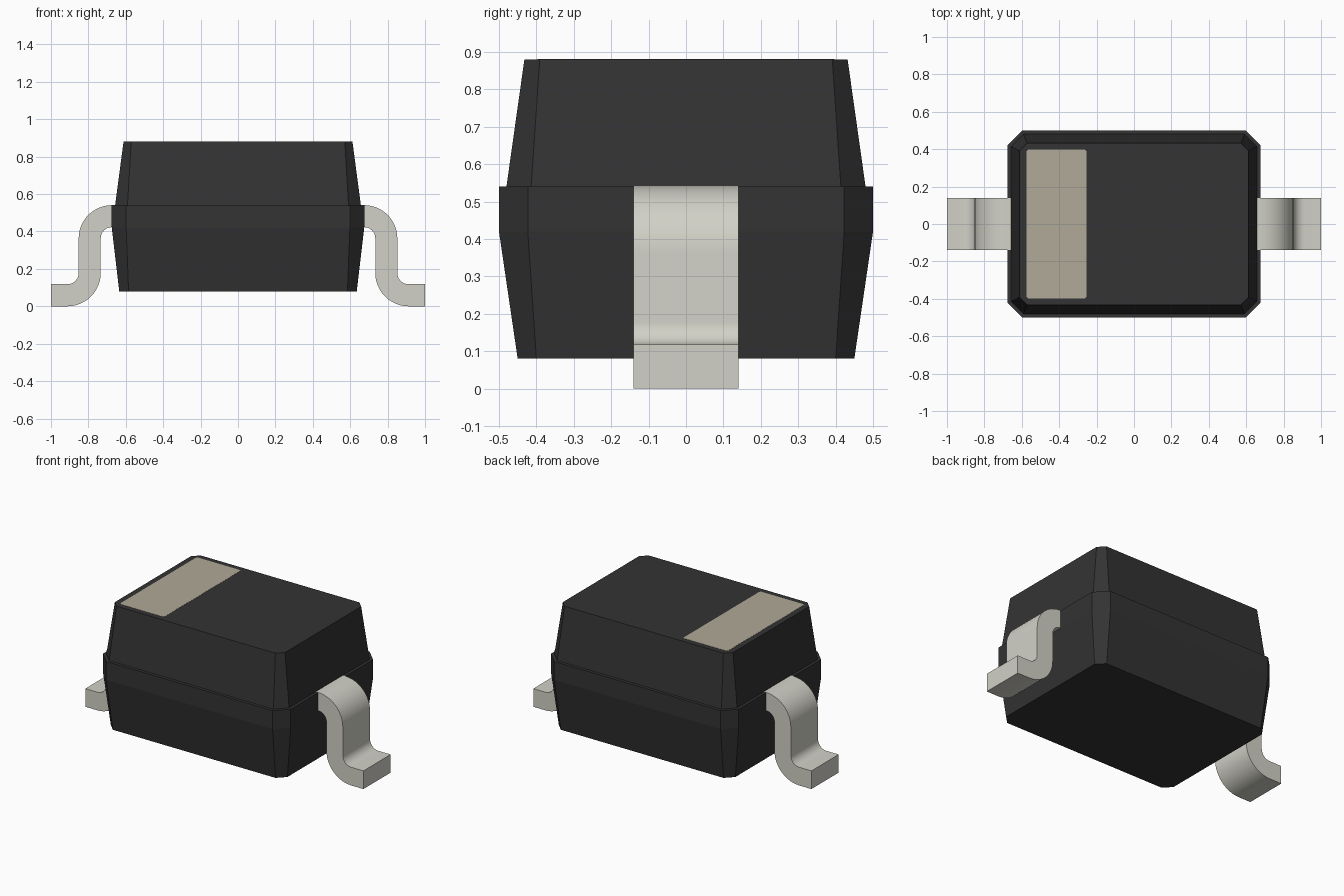
import bpy, bmesh, math

cube = bpy.data.objects.get("Cube")
if cube:
    bpy.data.objects.remove(cube, do_unlink=True)


def material(name, rgb):
    m = bpy.data.materials.new(name)
    m.use_nodes = True
    m.diffuse_color = (*rgb, 1)
    bsdf = next(n for n in m.node_tree.nodes if n.type == 'BSDF_PRINCIPLED')
    bsdf.inputs["Base Color"].default_value = (*rgb, 1)
    bsdf.inputs["Roughness"].default_value = 0.6
    return m


black = material("black_plastic", (0.033, 0.033, 0.033))
metal = material("tinned_metal", (0.645, 0.638, 0.572))
beige = material("beige_marking", (0.435, 0.398, 0.316))


def make_object(name, bm, mat):
    bmesh.ops.recalc_face_normals(bm, faces=bm.faces)
    mesh = bpy.data.meshes.new(name)
    bm.to_mesh(mesh)
    bm.free()
    mesh.materials.append(mat)
    obj = bpy.data.objects.new(name, mesh)
    bpy.context.collection.objects.link(obj)
    return obj


def chamfered_ring(hx, hy, c, z, cx=0.0, cy=0.0):
    """Corners of a rectangle with cut corners."""
    pts = []
    for sx, sy in ((1, 1), (-1, 1), (-1, -1), (1, -1)):
        a, b = (sx * hx, sy * (hy - c)), (sx * (hx - c), sy * hy)
        pts += [a, b] if sx * sy > 0 else [b, a]
    return [(cx + x, cy + y, z) for x, y in pts]


def loft(name, rings, mat):
    bm = bmesh.new()
    loops = [[bm.verts.new(p) for p in ring] for ring in rings]
    n = len(loops[0])
    for lo, hi in zip(loops, loops[1:]):
        for i in range(n):
            j = (i + 1) % n
            bm.faces.new((lo[i], lo[j], hi[j], hi[i]))
    bm.faces.new(loops[0][::-1])
    bm.faces.new(loops[-1])
    return make_object(name, bm, mat)


# Moulded body: tapered lower half, narrow ledge, tapered upper half
loft("body", [chamfered_ring(*r) for r in (
    (0.635, 0.45, 0.05, 0.08),
    (0.675, 0.50, 0.077, 0.42),
    (0.675, 0.50, 0.077, 0.54),
    (0.657, 0.48, 0.066, 0.54),
    (0.612, 0.432, 0.041, 0.88))], black)

# Polarity band on the top face
loft("polarity_band", [chamfered_ring(0.16, 0.397, 0.008, z, -0.415, 0.0)
                       for z in (0.877, 0.881)], beige)


def arc(cx, cz, r, start, end, steps=12):
    angles = [math.radians(start + (end - start) * i / steps) for i in range(steps + 1)]
    return [(cx + r * math.cos(a), cz + r * math.sin(a)) for a in angles]


# Gull-wing lead: S-bent strip profile extruded across its width
BIG, SMALL, HALF_WIDTH = 0.178, 0.06, 0.14
TOP, OUT = 0.541, 0.852
bend_x, bend_z = OUT - BIG, TOP - BIG
foot_x, foot_z = OUT + SMALL, BIG
profile = ([(0.60, TOP)]
           + arc(bend_x, bend_z, BIG, 90, 0)
           + arc(foot_x, foot_z, SMALL, 180, 270)
           + [(1.0, BIG - SMALL), (1.0, 0.0)]
           + arc(foot_x, foot_z, BIG, 270, 180)
           + arc(bend_x, bend_z, SMALL, 0, 90)
           + [(0.60, TOP - BIG + SMALL)])

for side, name in ((1, "left_lead"), (-1, "right_lead")):
    lead = loft(name, [[(side * x, y, z) for x, z in profile]
                       for y in (-HALF_WIDTH, HALF_WIDTH)], metal)
    bpy.ops.object.select_all(action='DESELECT')
    lead.select_set(True)
    bpy.context.view_layer.objects.active = lead
    bpy.ops.object.shade_smooth_by_angle(angle=math.radians(30))
